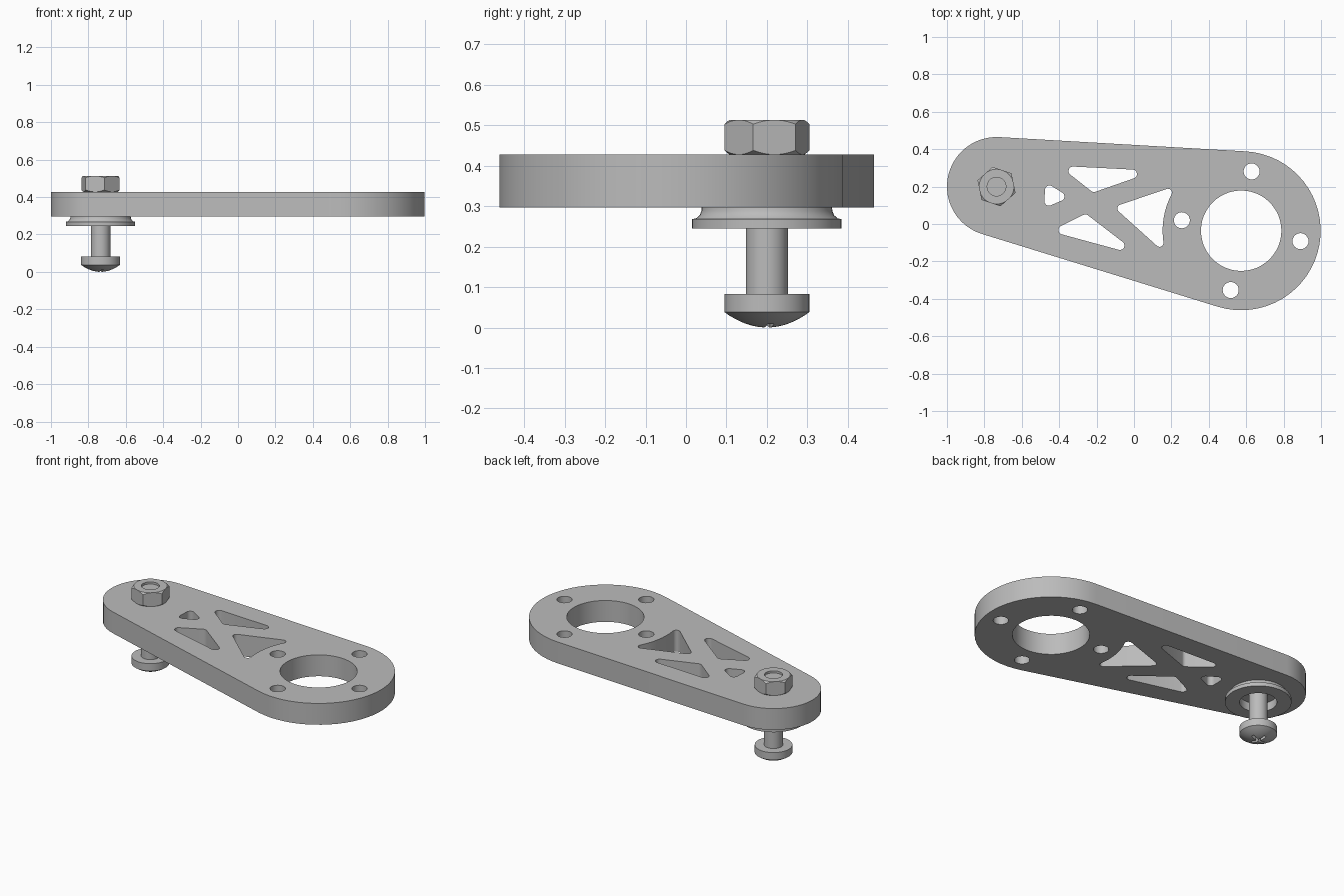
import bpy, bmesh
from math import sin, cos, pi, acos, atan2, radians
from mathutils import Vector, Matrix

cube = bpy.data.objects.get("Cube")
if cube:
    bpy.data.objects.remove(cube)

grey = bpy.data.materials.new("machined_grey")
grey.use_nodes = True
COLOUR = (0.5, 0.5, 0.5, 1)
grey.diffuse_color = COLOUR
grey.node_tree.nodes["Principled BSDF"].inputs["Base Color"].default_value = COLOUR

BOTTOM, TOP = 0.297, 0.428
BOLT = Vector((-0.735, 0.2))
HUB = Vector((0.573, -0.036))


def finish(obj, angle=30):
    bpy.ops.object.select_all(action='DESELECT')
    obj.select_set(True)
    bpy.context.view_layer.objects.active = obj
    bpy.ops.object.shade_smooth_by_angle(angle=radians(angle))


def new_object(name, bm):
    bmesh.ops.recalc_face_normals(bm, faces=bm.faces)
    mesh = bpy.data.meshes.new(name)
    bm.to_mesh(mesh)
    bm.free()
    mesh.materials.append(grey)
    obj = bpy.data.objects.new(name, mesh)
    bpy.context.collection.objects.link(obj)
    return obj


def lathe(name, profile, steps=48, closed=False):
    """Spin a (radius, z) profile about the bolt axis."""
    bm = bmesh.new()
    verts = [bm.verts.new((r, 0, z)) for r, z in profile]
    pairs = list(zip(verts, verts[1:]))
    if closed:
        pairs.append((verts[-1], verts[0]))
    edges = [bm.edges.new(p) for p in pairs]
    bmesh.ops.spin(bm, geom=verts + edges, axis=(0, 0, 1), cent=(0, 0, 0),
                   angle=2 * pi, steps=steps, use_merge=True)
    bmesh.ops.remove_doubles(bm, verts=bm.verts, dist=0.0001)
    bmesh.ops.translate(bm, verts=bm.verts, vec=BOLT.to_3d())
    return new_object(name, bm)


def carve(obj, cutter, operation):
    mod = obj.modifiers.new("carve", 'BOOLEAN')
    mod.object, mod.operation, mod.solver = cutter, operation, 'EXACT'
    bpy.context.view_layer.objects.active = obj
    bpy.ops.object.modifier_apply(modifier=mod.name)
    bpy.data.objects.remove(cutter)


def arc(centre, r, start, end, n):
    return [centre + r * Vector((cos(a), sin(a)))
            for a in (start + (end - start) * i / n for i in range(n + 1))]


def circle(centre, r, n=32):
    return arc(Vector(centre), r, 0, 2 * pi, n)[:-1]


def rounded(path, r):
    """Offset a counter-clockwise path outward, rounding its convex corners."""
    out = []
    for i, p in enumerate(path):
        d1, d2 = p - path[i - 1], path[(i + 1) % len(path)] - p
        a1 = atan2(d1.y, d1.x) - pi / 2
        turn = atan2(d1.cross(d2), d1.dot(d2))
        if turn > 0.3:
            out += arc(p, r, a1, a1 + turn, 8)
        else:
            out.append(arc(p, r, a1 + turn / 2, 0, 1)[0])
    return out


# Arm plate outline: two round ends joined by tangents
axis = HUB - BOLT
heading = atan2(axis.y, axis.x)
BIG, SMALL = 0.425, 0.265
tangent = acos((BIG - SMALL) / axis.length)
# the wide end faces along the axis, the tangents lean back toward the narrow end
tangent = pi - tangent
outline = arc(HUB, BIG, heading - tangent, heading + tangent, 32)
outline += arc(BOLT, SMALL, heading + tangent, heading + 2 * pi - tangent, 24)

# Hub opening, four screw holes and lightening pockets
loops = [outline, circle(HUB, 0.215, 48)]
loops += [circle(HUB + 0.322 * Vector((cos(a), sin(a))), 0.043, 24)
          for a in (radians(80 + 90 * k) for k in range(4))]
pockets = [
    [(-0.326, 0.283), (-0.214, 0.195), (-0.008, 0.267)],
    [(-0.452, 0.182), (-0.455, 0.122), (-0.396, 0.147)],
    [(-0.38, -0.032), (-0.075, -0.115), (-0.26, 0.027)],
]
loops += [rounded([Vector(p) for p in pocket], 0.024) for pocket in pockets]
curved_side = arc(HUB, 0.441, radians(188.5), radians(152.5), 10)
curved_side = [p for p in curved_side]
loops.append(rounded([Vector((-0.068, 0.083))] + curved_side, 0.021))

curve = bpy.data.curves.new("arm_plate", 'CURVE')
curve.dimensions, curve.fill_mode = '2D', 'BOTH'
curve.extrude = (TOP - BOTTOM) / 2
for loop in loops:
    spline = curve.splines.new('POLY')
    spline.points.add(len(loop) - 1)
    for point, p in zip(spline.points, loop):
        point.co = (p.x, p.y, 0, 1)
    spline.use_cyclic_u = True
source = bpy.data.objects.new("plate_outline", curve)
bpy.context.collection.objects.link(source)
bpy.context.view_layer.update()
bm = bmesh.new()
bm.from_mesh(source.evaluated_get(bpy.context.evaluated_depsgraph_get()).to_mesh())
bpy.data.objects.remove(source)
bmesh.ops.remove_doubles(bm, verts=bm.verts, dist=0.0001)
bmesh.ops.translate(bm, verts=bm.verts, vec=(0, 0, (TOP + BOTTOM) / 2))
finish(new_object("arm_plate", bm))

# Flanged bushing under the narrow end
bushing = [(0.104, BOTTOM + 0.002), (0.104, 0.245), (0.185, 0.245), (0.185, 0.268),
           (0.175, 0.27), (0.166, 0.278), (0.162, 0.288), (0.161, BOTTOM + 0.002)]
finish(lathe("flanged_bushing", bushing, closed=True))

# Bolt: domed head, shank and flat end
dome = [(0.105 * sin(t), 0.038 * (1 - cos(t * 0.94)) / (1 - cos(0.94)))
        for t in (i / 8 * pi / 2 for i in range(9))]
dome = [(0.105 * i / 8, 0.038 * (i / 8) ** 2) for i in range(9)]
bolt = lathe("bolt", dome + [(0.105, 0.083), (0.052, 0.083), (0.052, 0.5), (0, 0.5)])

# Cross-shaped drive recess in the head
for k in range(2):
    bm = bmesh.new()
    bmesh.ops.create_cube(bm, size=1)
    bmesh.ops.scale(bm, vec=(0.1, 0.016, 0.06), verts=bm.verts)
    bmesh.ops.rotate(bm, matrix=Matrix.Rotation(k * pi / 2 + 0.2, 3, 'Z'), verts=bm.verts)
    bmesh.ops.translate(bm, vec=BOLT.to_3d(), verts=bm.verts)
    slot = new_object("drive_slot", bm)
    slot.hide_render = True
    carve(bolt, slot, 'DIFFERENCE')
finish(bolt)

# Hex nut: prism trimmed by a chamfered ring
bm = bmesh.new()
bmesh.ops.create_cone(bm, cap_ends=True, segments=6, radius1=0.107, radius2=0.107, depth=0.2)
bmesh.ops.rotate(bm, matrix=Matrix.Rotation(radians(11.6), 3, 'Z'), verts=bm.verts)
bmesh.ops.translate(bm, vec=(BOLT.x, BOLT.y, 0.47), verts=bm.verts)
nut = new_object("hex_nut", bm)
ring = lathe("nut_chamfer", [(0.05, TOP), (0.093, TOP), (0.111, 0.441), (0.111, 0.5),
                             (0.093, 0.513), (0.05, 0.513)], steps=72, closed=True)
ring.hide_render = True
carve(nut, ring, 'INTERSECT')
finish(nut, 20)
